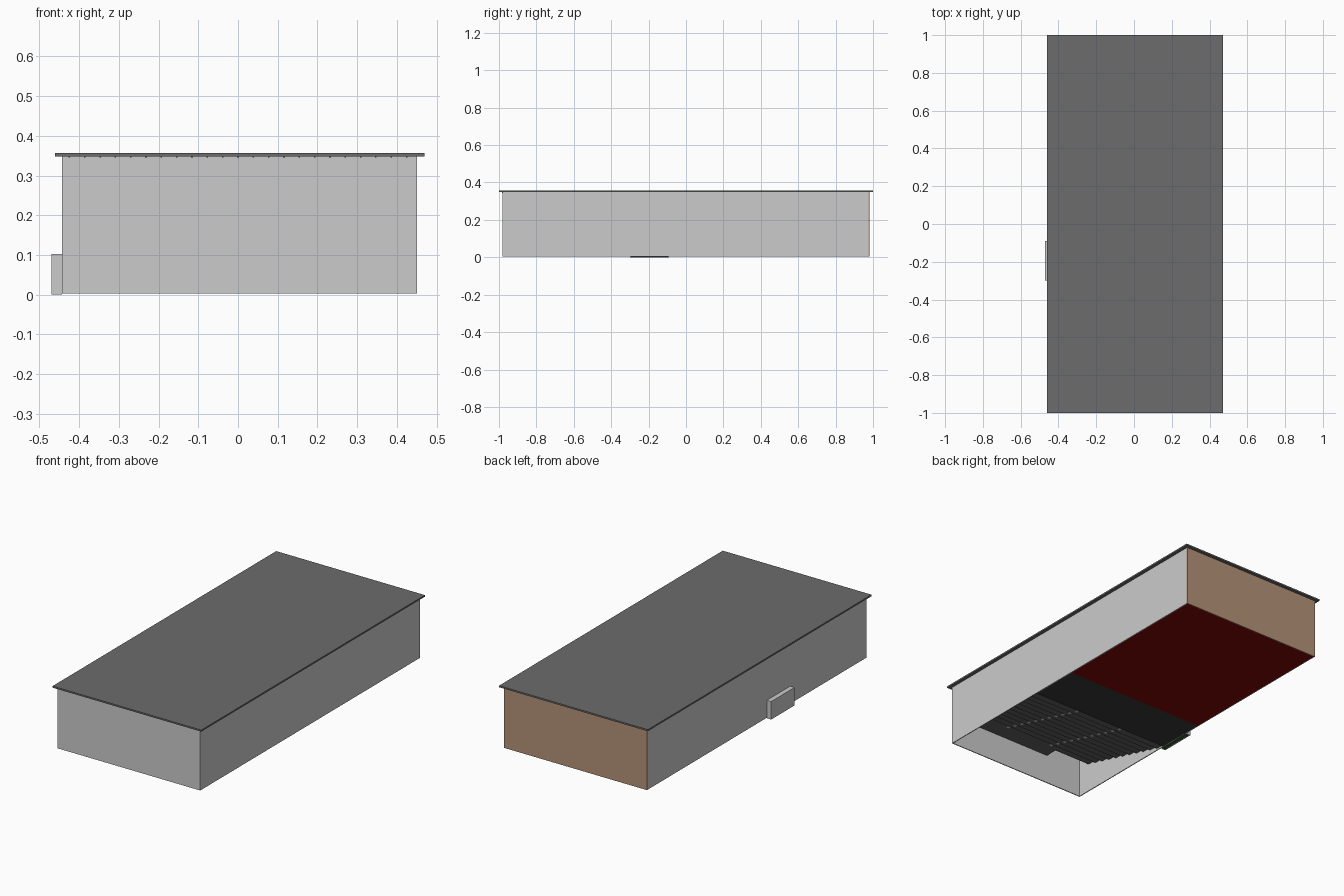
import bpy, bmesh
from mathutils import Matrix, Vector

if "Cube" in bpy.data.objects:
    bpy.data.objects.remove(bpy.data.objects["Cube"])


def material(name, r, g, b):
    m = bpy.data.materials.new(name)
    m.diffuse_color = (r, g, b, 1)
    m.use_nodes = True
    m.node_tree.nodes["Principled BSDF"].inputs["Base Color"].default_value = m.diffuse_color
    return m


DARK = material("dark_grey", 0.15, 0.15, 0.15)
BLACK = material("near_black", 0.04, 0.04, 0.04)
TIER = material("tier_grey", 0.12, 0.12, 0.12)
RED = material("red_carpet", 0.22, 0.002, 0.002)
BROWN = material("brown", 0.46, 0.29, 0.19)
GREEN = material("dark_green", 0.03, 0.09, 0.03)


def boxes(name, spans, mat=None):
    """One object from boxes given as (x0, x1, y0, y1, z0, z1)."""
    bm = bmesh.new()
    for x0, x1, y0, y1, z0, z1 in spans:
        place = Matrix.Translation(Vector((x0 + x1, y0 + y1, z0 + z1)) / 2)
        size = Matrix.Diagonal((x1 - x0, y1 - y0, z1 - z0, 1))
        bmesh.ops.create_cube(bm, size=1, matrix=place @ size)
    me = bpy.data.meshes.new(name)
    bm.to_mesh(me)
    bm.free()
    ob = bpy.data.objects.new(name, me)
    bpy.context.collection.objects.link(ob)
    if mat:
        me.materials.append(mat)
    return ob


# Hall shell
L, R, F, B, T, Z = -0.443, 0.451, -0.982, 0.982, 0.005, 0.003
TOP = 0.348
boxes("front_wall", [(L, R, F, F + T, Z, TOP)])
boxes("right_wall", [(R - T, R, F + T, B - T, Z, TOP)])
boxes("left_wall", [(L, L + T, F + T, B - T, Z, TOP)])
boxes("back_wall", [(L, R, B - T, B, Z, TOP)], BROWN)
boxes("roof", [(-0.461, 0.47, -1, 1, TOP, 0.357)], DARK)

# Ceiling battens whose ends just show under the roof at the front
boxes("ceiling_battens", [(i * 0.0386 - 0.002, i * 0.0386 + 0.002, F - 0.003, -0.3, 0.344, TOP)
                          for i in range(-11, 12)], DARK)

# Floors
boxes("stage_floor", [(L + T, R - T, 0.01, B - T, Z, Z + 0.006)], RED)
boxes("front_floor", [(L + T, R - T, -0.28, 0.01, Z, Z + 0.006)], BLACK)

# Entrance porch on the left side
E0, E1 = -0.30, -0.09
boxes("entrance_porch", [(-0.47, -0.465, E0, E1, 0, 0.102),
                         (-0.465, L, E0, E0 + T, 0, 0.102),
                         (-0.465, L, E1 - T, E1, 0, 0.102),
                         (-0.465, L, E0 + T, E1 - T, 0.097, 0.102)])
boxes("entrance_mat", [(-0.465, L, E0 + T, E1 - T, 0.002, 0.006)], GREEN)

# Raked seating: thin treads and risers climbing to the front wall
ROWS, DEPTH, RISE, START = 11, 0.057, 0.0155, -0.27
steps, aisles, seats = [], [], []
for i in range(ROWS):
    y1 = START - i * DEPTH
    y0 = y1 - DEPTH
    z = 0.012 + i * RISE
    steps.append((L + T, R - T, y0, y1, z, z + 0.006))
    steps.append((L + T, R - T, y0 - 0.004, y0, z, z + RISE + 0.006))
    for x in (-0.15, 0.15):
        aisles.append((x - 0.008, x + 0.008, y0 + 0.018, y0 + 0.036, z - 0.002, z + 0.014))
    # Seat and back for every place, skipping the aisles
    for k in range(-11, 12):
        x = k * 0.0386
        if abs(abs(x) - 0.15) > 0.02:
            seats.append((x - 0.015, x + 0.015, y0 + 0.012, y0 + 0.036, z + 0.006, z + 0.022))
            seats.append((x - 0.015, x + 0.015, y0 + 0.006, y0 + 0.012, z + 0.006, z + 0.045))
boxes("seating_tiers", steps, TIER)
boxes("aisle_steps", aisles)
boxes("seats", seats, RED)

# Rear landing, open on the left for the stairwell
ZL = 0.012 + ROWS * RISE
boxes("rear_landing", [(-0.21, R - T, F + T, START - ROWS * DEPTH, ZL - 0.012, ZL + 0.006)], TIER)
